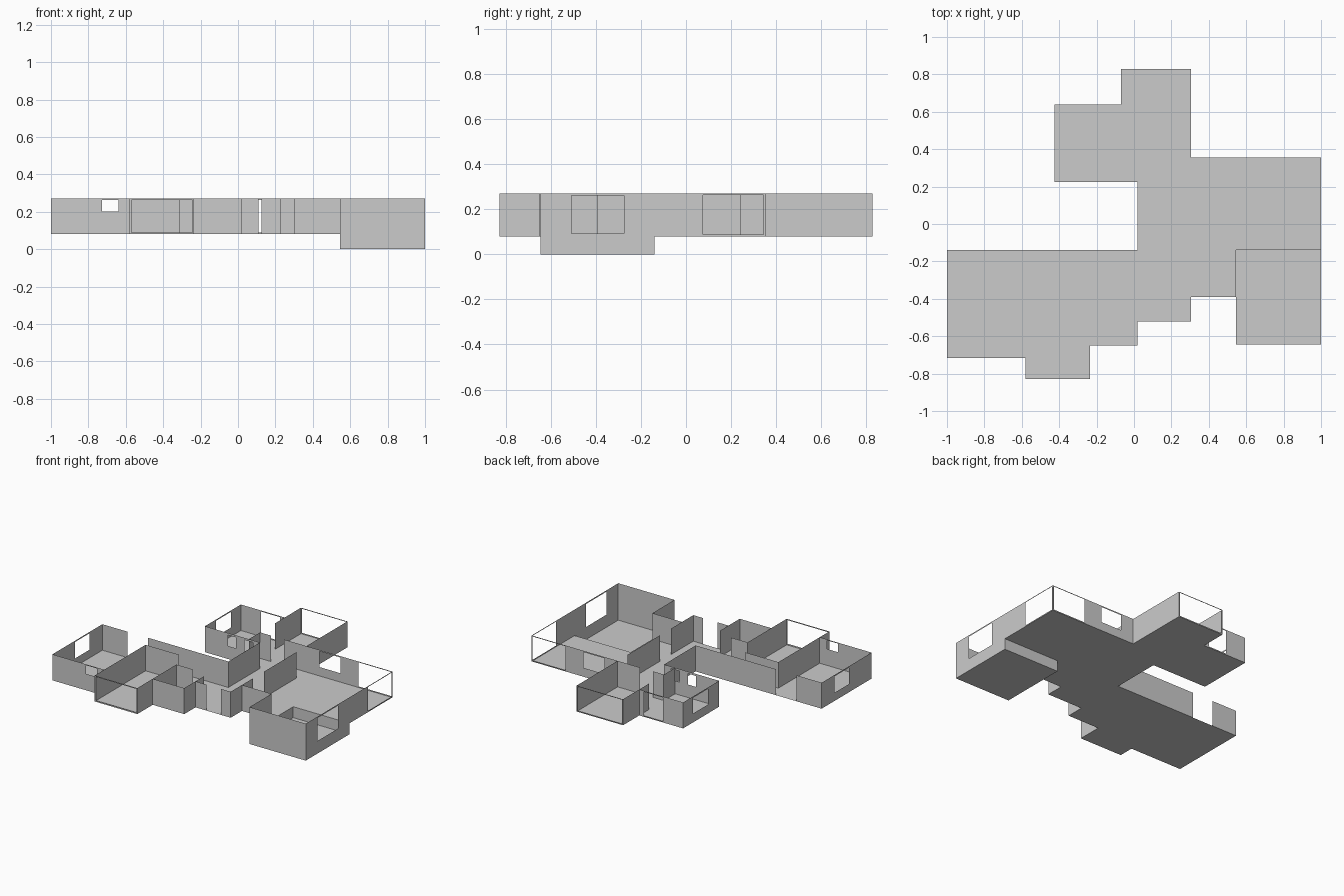
import bpy

if "Cube" in bpy.data.objects:
    bpy.data.objects.remove(bpy.data.objects["Cube"])

FLOOR, TOP = 0.08, 0.27      # main floor level and wall top
N, S = 0.828, -0.828         # north and south limits


def mesh_object(name, verts, faces):
    me = bpy.data.meshes.new(name)
    me.from_pydata(verts, [], faces)
    me.update()
    ob = bpy.data.objects.new(name, me)
    bpy.context.collection.objects.link(ob)
    return ob


def wall(name, axis, at, a, b, openings=(), base=FLOOR):
    """Thin wall running along an axis from a to b; openings are (a0, a1, z0, z1)."""
    us = sorted({a, b, *(v for o in openings for v in o[:2])})
    zs = sorted({base, TOP, *(v for o in openings for v in o[2:])})
    verts = [(u, at, z) if axis == 'x' else (at, u, z) for z in zs for u in us]
    n, faces = len(us), []
    for j in range(len(zs) - 1):
        for i in range(n - 1):
            cu, cz = (us[i] + us[i + 1]) / 2, (zs[j] + zs[j + 1]) / 2
            if any(o[0] < cu < o[1] and o[2] < cz < o[3] for o in openings):
                continue
            k = j * n + i
            faces.append((k, k + 1, k + n + 1, k + n))
    return mesh_object(name, verts, faces)


def floor(name, outline, z):
    return mesh_object(name, [(x, y, z) for x, y in outline], [tuple(range(len(outline)))])


# Floors
floor("main_floor", [
    (-0.07, N), (-0.07, 0.64), (-0.425, 0.64), (-0.425, 0.225), (0.02, 0.225),
    (0.02, -0.14), (-1, -0.14), (-1, -0.717), (-0.58, -0.717), (-0.58, S),
    (-0.235, S), (-0.235, -0.65), (0.02, -0.65), (0.02, -0.52), (0.305, -0.52),
    (0.305, -0.39), (0.545, -0.39), (0.545, -0.14), (1, -0.14), (1, 0.355),
    (0.305, 0.355), (0.305, N)], FLOOR)
floor("sunken_floor", [(0.545, -0.645), (1, -0.645), (1, -0.14), (0.545, -0.14)], 0)
mesh_object("sunken_step", [(x, y, z) for z in (0, FLOOR)
                            for x, y in ((0.545, -0.39), (0.545, -0.14), (1, -0.14))],
            [(0, 1, 4, 3), (1, 2, 5, 4)])

# West room
wall("west_wall", 'y', -1, -0.717, -0.14, [(-0.457, -0.29, 0.14, 0.26)])
wall("west_front_wall", 'x', -0.717, -1, -0.58, [(-0.727, -0.64, 0.2, 0.263)])
wall("west_back_wall", 'x', -0.14, -1, -0.795)
wall("corridor_back_wall", 'x', -0.14, -0.63, 0.02)

# Front room with a glazed bay
wall("bay_window_frame", 'x', S, -0.58, -0.235, [(-0.57, -0.242, 0.09, 0.262)])
wall("front_room_left_wall", 'y', -0.58, S, -0.24)
wall("front_room_right_wall", 'y', -0.235, S, -0.376)
wall("front_room_inner_wall", 'x', -0.24, -0.58, -0.31)

# Bathroom and entrance
wall("bathroom_front_wall", 'x', -0.65, -0.235, 0.02)
wall("bathroom_side_wall", 'y', 0.02, -0.65, -0.42)
wall("bathroom_inner_wall", 'x', -0.376, -0.235, -0.1)
wall("entrance_left_wall", 'x', -0.52, 0.02, 0.11)
wall("entrance_right_wall", 'x', -0.52, 0.225, 0.305)
wall("entrance_side_wall", 'y', 0.305, -0.52, -0.26)
wall("kitchen_front_wall", 'x', -0.39, 0.305, 0.545)

# Large east room and sunken room
wall("sunken_left_wall", 'y', 0.545, -0.645, -0.39, base=0)
wall("sunken_front_wall", 'x', -0.645, 0.545, 1, base=0)
wall("sunken_right_wall", 'y', 1, -0.645, -0.14, [(-0.508, -0.275, 0.092, 0.26)], base=0)
wall("east_wall", 'y', 1, -0.14, 0.355, [(0.075, 0.345, 0.088, 0.264)])
wall("east_back_wall", 'x', 0.355, 0.125, 1,
     [(0.41, 0.58, 0.145, 0.26), (0.727, 0.992, 0.088, 0.264)])
wall("hall_divider", 'y', 0.305, -0.135, 0.243)
wall("hall_left_wall", 'y', 0.02, -0.14, 0.225)

# North-west room
wall("north_room_front_wall", 'x', 0.225, -0.425, 0.02,
     [(-0.24, -0.175, 0.175, 0.255), (-0.105, -0.035, 0.175, 0.255)])
wall("north_room_west_wall", 'y', -0.425, 0.225, 0.64, [(0.35, 0.525, 0.145, 0.26)])
wall("north_room_back_wall", 'x', 0.64, -0.425, -0.07, [(-0.26, -0.11, 0.088, 0.262)])
wall("north_room_inner_wall", 'y', -0.07, 0.225, 0.36)

# North bedroom
wall("bedroom_left_wall", 'y', -0.07, 0.53, N)
wall("bedroom_window_frame", 'x', N, -0.07, 0.305, [(-0.062, 0.297, 0.088, 0.264)])
wall("bedroom_right_wall", 'y', 0.305, 0.355, N)
wall("bedroom_front_wall", 'x', 0.355, -0.07, 0.02)
